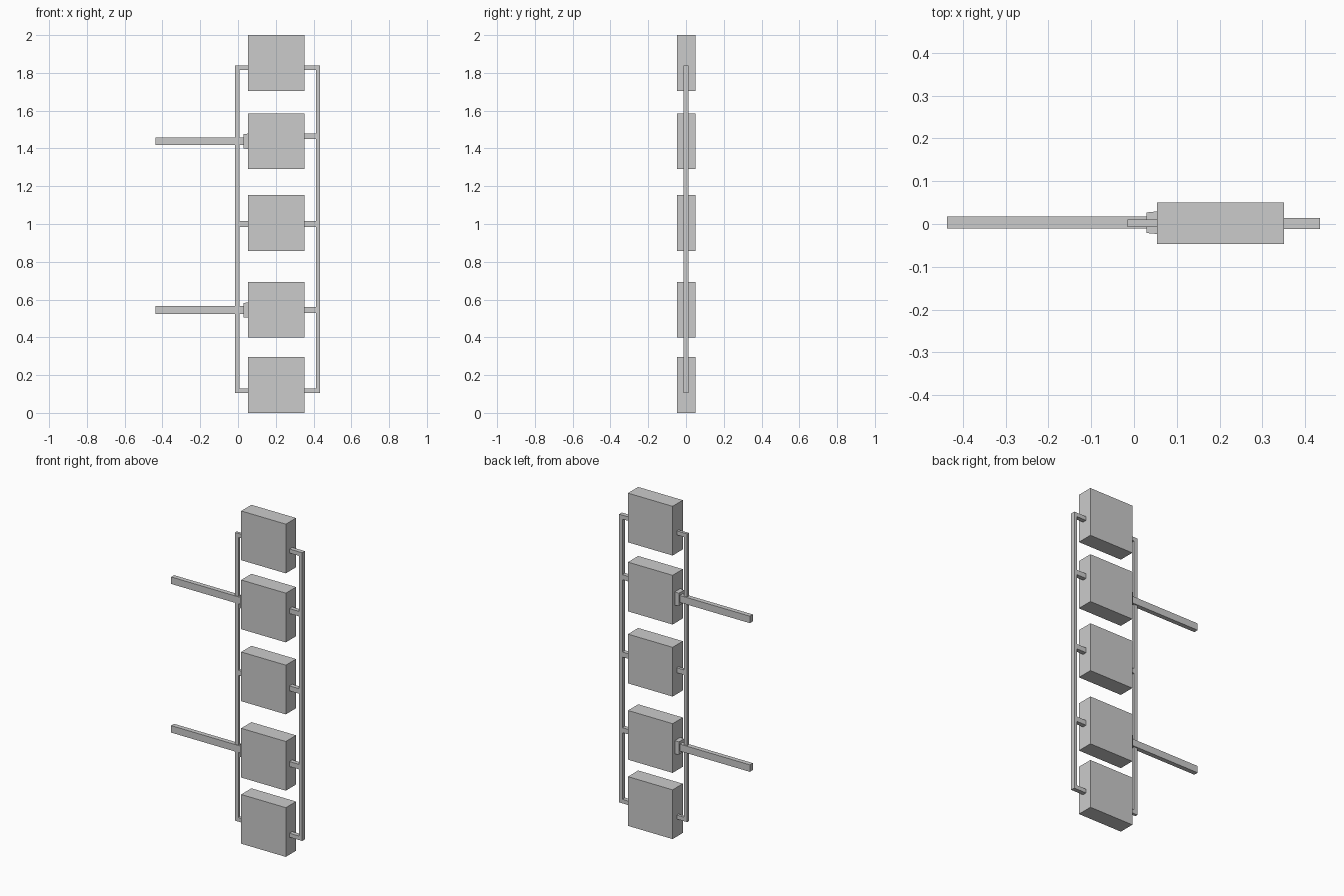
import bpy, bmesh

if "Cube" in bpy.data.objects:
    bpy.data.objects.remove(bpy.data.objects["Cube"])

def box(name, x0, x1, y0, y1, z0, z1, taper=0.0):
    """Axis-aligned box; taper shrinks the -x end face."""
    bm = bmesh.new()
    bmesh.ops.create_cube(bm, size=1)
    for v in bm.verts:
        t = taper if v.co.x < 0 else 0
        sy, sz = (1 if v.co.y > 0 else -1), (1 if v.co.z > 0 else -1)
        v.co = (x0 if v.co.x < 0 else x1,
                (y1 if sy > 0 else y0) - sy * t,
                (z1 if sz > 0 else z0) - sz * t)
    mesh = bpy.data.meshes.new(name)
    bm.to_mesh(mesh)
    bm.free()
    obj = bpy.data.objects.new(name, mesh)
    bpy.context.collection.objects.link(obj)
    return obj

# Column of blocks
for i, z in enumerate((0.0, 0.398, 0.857, 1.29, 1.705)):
    box(f"block_{i + 1}", 0.054, 0.351, -0.047, 0.05, z, z + 0.296)

# Upright rails on both sides
box("left_rail", -0.015, 0.007, -0.007, 0.01, 0.105, 1.838)
box("right_rail", 0.414, 0.435, -0.012, 0.014, 0.105, 1.838)

# Short connectors from the blocks to the right rail
for i, z in enumerate((0.117, 0.545, 1.0, 1.465, 1.826)):
    h = 0.012 if i in (0, 4) else 0.015
    box(f"right_connector_{i + 1}", 0.34, 0.42, -0.012, 0.014, z - h, z + h)

# Connectors to the left rail
for i, z in enumerate((0.117, 1.0, 1.826)):
    h = 0.015 if i == 1 else 0.012
    box(f"left_connector_{i + 1}", -0.014, 0.06, -0.007, 0.01, z - h, z + h)

# Long arms with mounting plates
for i, z in enumerate((0.544, 1.438)):
    box(f"arm_{i + 1}", -0.437, 0.04, -0.011, 0.017, z - 0.021, z + 0.021)
    box(f"mounting_plate_{i + 1}", 0.029, 0.06, -0.024, 0.03,
        z - 0.041, z + 0.041, taper=0.003)
